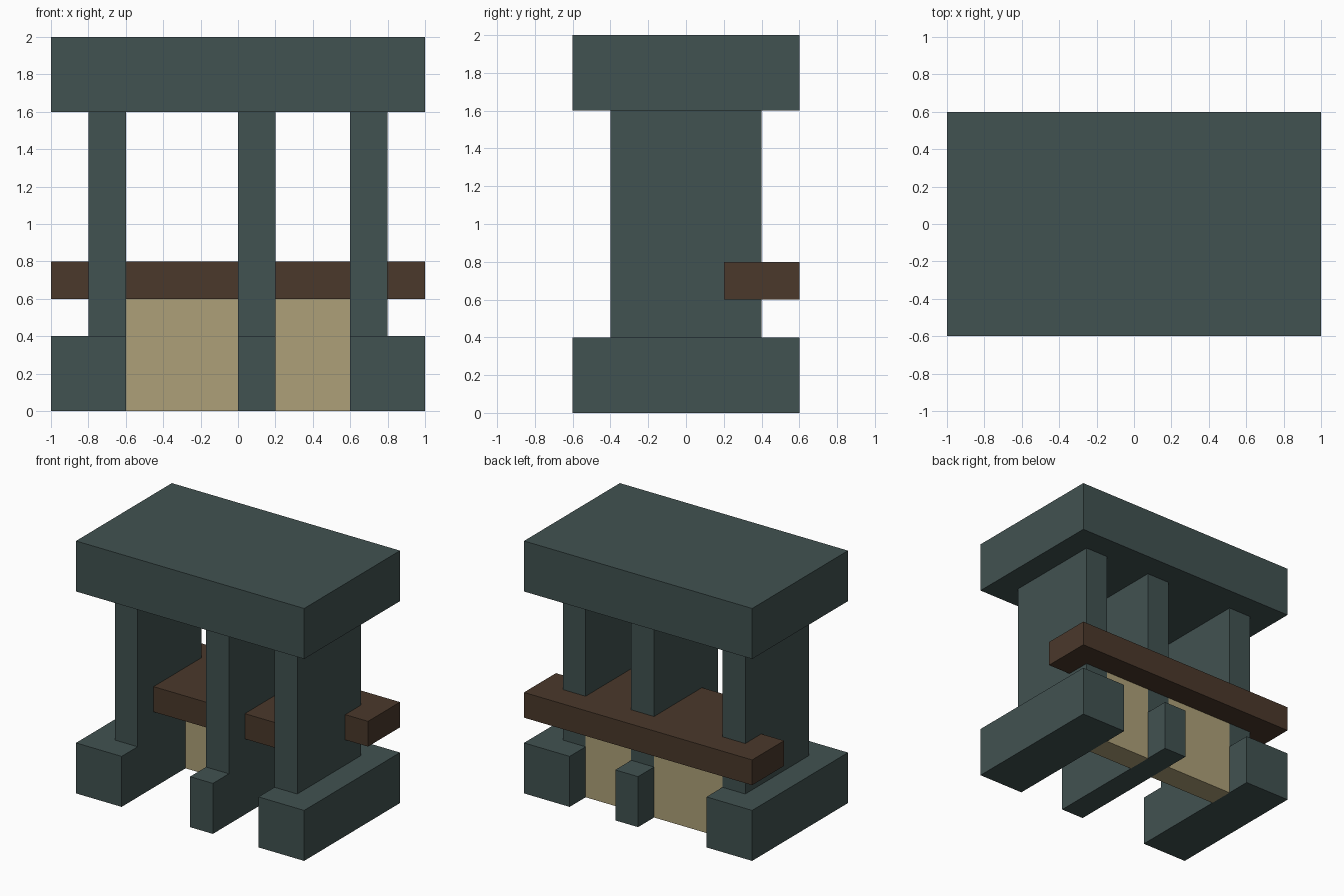
import bpy
import bmesh

if "Cube" in bpy.data.objects:
    bpy.data.objects.remove(bpy.data.objects["Cube"])


def material(name, rgb):
    m = bpy.data.materials.new(name)
    m.diffuse_color = (*rgb, 1.0)
    m.use_nodes = True
    m.node_tree.nodes["Principled BSDF"].inputs["Base Color"].default_value = m.diffuse_color
    return m


SLATE = material("dark slate", (0.053, 0.084, 0.082))
BROWN = material("dark brown", (0.069, 0.040, 0.024))
SAND = material("sand", (0.423, 0.352, 0.188))


def prism(name, outline, z0, z1, mat):
    """Extrude a flat outline from z0 up to z1."""
    bm = bmesh.new()
    base = bm.faces.new([bm.verts.new((x, y, z0)) for x, y in outline])
    top = bmesh.ops.extrude_face_region(bm, geom=[base])["geom"]
    bmesh.ops.translate(bm, vec=(0, 0, z1 - z0),
                        verts=[v for v in top if isinstance(v, bmesh.types.BMVert)])
    bmesh.ops.recalc_face_normals(bm, faces=bm.faces)
    mesh = bpy.data.meshes.new(name)
    bm.to_mesh(mesh)
    bm.free()
    mesh.materials.append(mat)
    obj = bpy.data.objects.new(name, mesh)
    bpy.context.collection.objects.link(obj)
    return obj


def box(name, x0, x1, y0, y1, z0, z1, mat):
    return prism(name, [(x0, y0), (x1, y0), (x1, y1), (x0, y1)], z0, z1, mat)


# Heavy top slab
box("top_slab", -1, 1, -0.6, 0.6, 1.6, 2.0, SLATE)

# Three feet, each carrying an upright wall
for side, foot, wall in (("left", (-1, -0.6), (-0.8, -0.6)),
                         ("middle", (0, 0.2), (0, 0.2)),
                         ("right", (0.6, 1), (0.6, 0.8))):
    box(side + "_foot", *foot, -0.6, 0.6, 0, 0.4, SLATE)
    box(side + "_upright", *wall, -0.4, 0.4, 0.4, 1.6, SLATE)

# Shelf: full width at the back, deeper between the uprights
prism("shelf", [(-1, 0.2), (-0.7, 0.2), (-0.7, -0.2), (0.7, -0.2),
                (0.7, 0.2), (1, 0.2), (1, 0.6), (-1, 0.6)], 0.6, 0.8, BROWN)

# Infill panels under the shelf
box("left_panel", -0.6, 0, 0.2, 0.4, 0, 0.6, SAND)
box("right_panel", 0.2, 0.6, 0.2, 0.4, 0, 0.6, SAND)
